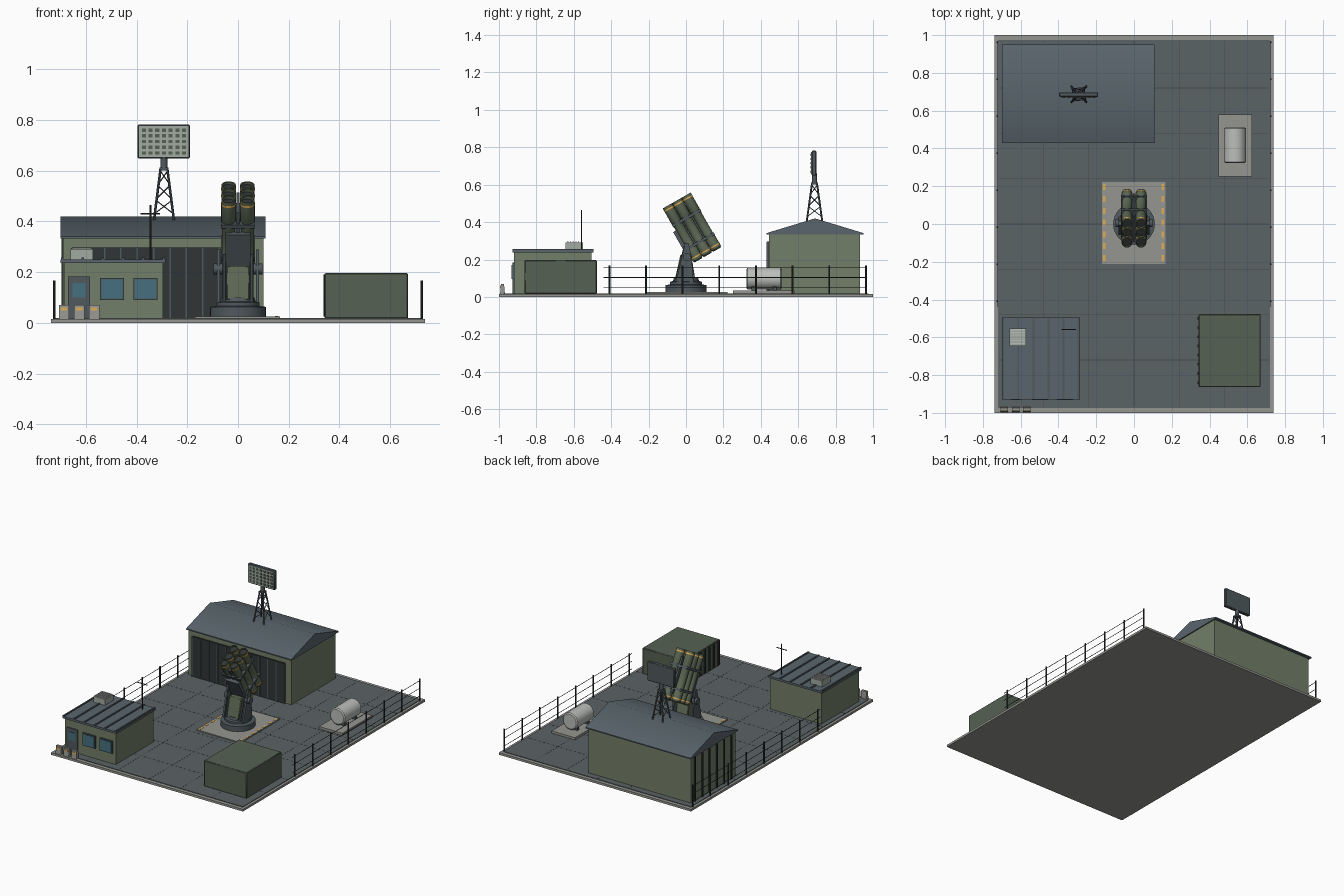
import bpy, bmesh, math
from mathutils import Vector, Matrix

if "Cube" in bpy.data.objects:
    bpy.data.objects.remove(bpy.data.objects["Cube"])

COLORS = {
    "concrete": (0.30, 0.30, 0.28), "asphalt": (0.105, 0.125, 0.13), "seam": (0.06, 0.07, 0.075),
    "wall": (0.17, 0.21, 0.14), "roof": (0.10, 0.13, 0.15), "dark": (0.03, 0.035, 0.035),
    "green": (0.09, 0.12, 0.085), "tube": (0.11, 0.14, 0.09), "steel": (0.08, 0.10, 0.11),
    "yellow": (0.75, 0.42, 0.08), "glass": (0.06, 0.16, 0.21), "light": (0.50, 0.52, 0.50),
    "panel": (0.36, 0.40, 0.36)}
MATS = {}
for key, c in COLORS.items():
    MATS[key] = bpy.data.materials.new(key)
    MATS[key].diffuse_color = (*c, 1)


class Part:
    def __init__(self):
        self.bm = bmesh.new()

    def box(self, x0, x1, y0, y1, z0, z1, rot=None):
        m = Matrix.Translation(((x0 + x1) / 2, (y0 + y1) / 2, (z0 + z1) / 2))
        m = m @ Matrix.Diagonal((x1 - x0, y1 - y0, z1 - z0, 1))
        bmesh.ops.create_cube(self.bm, size=1, matrix=rot @ m if rot else m)
        return self

    def lathe(self, pts, a, b, n=12):
        # revolve (radius, distance) points around the line a -> b
        a, b = Vector(a), Vector(b)
        m = Matrix.Translation(a) @ (b - a).to_track_quat('Z', 'Y').to_matrix().to_4x4()
        rings = [[self.bm.verts.new(m @ Vector((r * math.cos(2 * math.pi * i / n),
                  r * math.sin(2 * math.pi * i / n), h))) for i in range(n)] for r, h in pts]
        for p, q in zip(rings, rings[1:]):
            for i in range(n):
                self.bm.faces.new((p[i], p[(i + 1) % n], q[(i + 1) % n], q[i]))
        self.bm.faces.new(rings[0][::-1])
        self.bm.faces.new(rings[-1])
        return self

    def rod(self, a, b, r, n=8):
        return self.lathe([(r, 0), (r, (Vector(b) - Vector(a)).length)], a, b, n)

    def prism(self, pts, x0, x1):
        # extrude a (y, z) outline along x
        p, q = [[self.bm.verts.new((x, y, z)) for y, z in pts] for x in (x0, x1)]
        self.bm.faces.new(p)
        self.bm.faces.new(q[::-1])
        for i in range(len(p)):
            j = (i + 1) % len(p)
            self.bm.faces.new((p[i], q[i], q[j], p[j]))
        return self

    def done(self, name, mat, bevel=0):
        bmesh.ops.recalc_face_normals(self.bm, faces=self.bm.faces)
        me = bpy.data.meshes.new(name)
        for f in self.bm.faces:
            f.smooth = True
        self.bm.to_mesh(me)
        self.bm.free()
        me.set_sharp_from_angle(angle=math.radians(35))
        me.materials.append(MATS[mat])
        ob = bpy.data.objects.new(name, me)
        bpy.context.collection.objects.link(ob)
        if bevel:
            mod = ob.modifiers.new("bevel", 'BEVEL')
            mod.width, mod.segments = bevel, 1
        return ob


# Ground slab, paved yard and joints
Part().box(-.738, .738, -1, 1, 0, .015).done("base_slab", "concrete")
Part().box(-.72, .72, -.975, .975, .01, .019).done("paved_yard", "asphalt")
p = Part()
for i in range(-2, 3):
    p.box(i * .24 - .002, i * .24 + .002, -.97, .97, .015, .0195)
for i in range(-3, 4):
    p.box(-.715, .715, i * .24 - .002, i * .24 + .002, .015, .0195)
p.done("yard_joints", "seam")

# Side fences
p = Part()
for x in (-.724, .724):
    for i in range(8):
        y = -.41 + i * .196
        p.rod((x, y, .015), (x, y, .168), .005)
    for z in (.05, .104, .157):
        p.rod((x, -.44, z), (x, .968, z), .0018, 6)
p.done("side_fences", "dark")

# Hangar
Part().box(-.69, .1, .444, .93, .015, .337).done("hangar_walls", "wall")
Part().prism([(.43, .333), (.43, .341), (.69, .42), (.95, .341), (.95, .333)],
             -.70, .108).done("hangar_roof", "roof")
Part().box(-.655, .055, .434, .45, .019, .297).done("hangar_door", "dark")
p = Part()
for i in range(12):
    x = -.655 + i * .0645
    p.box(x - .003, x + .003, .43, .44, .019, .295)
p.done("hangar_door_ribs", "steel")
p = Part()
for i in range(6):
    y = .49 + i * .08
    p.box(-.696, -.688, y - .006, y + .006, .019, .333)
p.done("hangar_side_ribs", "dark")

# Radar tower on the hangar ridge
tx, ty = -.292, .687
p = Part()
for sx in (-1, 1):
    for sy in (-1, 1):
        p.rod((tx + sx * .04, ty + sy * .042, .40), (tx + sx * .013, ty + sy * .013, .61), .005)


def leg(sx, sy, t):
    w = .04 - .027 * t
    return (tx + sx * w, ty + sy * w, .40 + .21 * t)


corners = [(-1, -1), (1, -1), (1, 1), (-1, 1)]
for k in range(4):
    a, b = corners[k], corners[(k + 1) % 4]
    for i, t in enumerate((.15, .43, .71)):
        p.rod(leg(*a, t), leg(*b, t + .24), .0025, 6)
p.box(tx - .018, tx + .018, ty - .018, ty + .018, .603, .613)
p.rod((tx, ty, .60), (tx, ty, .66), .014, 12)
p.done("radar_tower", "steel")
Part().box(-.396, -.19, .673, .697, .648, .782).done("radar_panel", "steel", .004)
Part().box(-.39, -.196, .669, .675, .654, .776).done("radar_face", "panel")
p = Part()
for i in range(7):
    for j in range(5):
        x, z = tx + (i - 3) * .0265, .715 + (j - 2) * .0225
        p.box(x - .008, x + .008, .666, .67, z - .0065, z + .0065)
p.done("radar_cells", "green")

# Control building
Part().box(-.687, -.295, -.92, -.505, .015, .24).done("control_walls", "wall")
Part().box(-.70, -.286, -.928, -.495, .237, .251).done("control_roof", "roof")
p = Part()
for i in range(6):
    x = -.693 + i * .08
    p.box(x - .005, x + .005, -.928, -.495, .25, .257)
p.done("control_roof_seams", "steel")
Part().box(-.67, -.584, -.928, -.915, .019, .183).done("control_door", "steel")
frames, panes = Part(), Part().box(-.652, -.602, -.931, -.92, .1, .158)
for x in (-.497, -.365):
    frames.box(x - .048, x + .048, -.928, -.915, .09, .178)
    panes.box(x - .042, x + .042, -.932, -.92, .096, .172)
frames.done("window_frames", "steel")
panes.done("window_panes", "glass")

# Roof cooling unit and whip antenna
Part().box(-.66, -.572, -.645, -.552, .25, .292).done("cooling_unit", "panel")
p = Part()
for i in range(6):
    y = -.635 + i * .0145
    p.box(-.655, -.577, y, y + .006, .29, .296)
p.done("cooling_slats", "light")
p = Part().rod((-.345, -.558, .25), (-.345, -.558, .465), .003)
p.rod((-.385, -.558, .43), (-.308, -.558, .43), .003).done("whip_antenna", "dark")

# Entrance barriers
p, s = Part(), Part()
for x in (-.686, -.626, -.567):
    p.prism([(-.994, .015), (-.968, .015), (-.973, .07), (-.989, .07)], x - .02, x + .02)
    s.box(x - .012, x + .012, -.9935, -.985, .048, .06)
p.done("barriers", "concrete")
s.done("barrier_stripes", "yellow")

# Storage container with corrugated inner side
Part().box(.342, .67, -.863, -.477, .017, .197).done("storage_container", "green", .004)
p = Part()
for i in range(8):
    y = -.84 + i * .0485
    p.box(.337, .345, y - .007, y + .007, .025, .19)
p.done("container_ribs", "dark")

# Fuel tank on its pad
Part().box(.447, .626, .252, .58, .012, .035).done("tank_pad", "concrete")
Part().lathe([(.05, 0), (.058, .006), (.058, .183), (.05, .189)],
             (.535, .323, .098), (.535, .512, .098), 24).done("fuel_tank", "light")
p = Part()
for y in (.36, .475):
    p.box(.495, .575, y - .01, y + .01, .03, .06)
p.done("tank_saddles", "steel")

# Launcher pad with dashed edges
Part().box(-.17, .166, -.212, .222, .012, .026).done("launcher_pad", "concrete")
p = Part()
for x in (-.157, .153):
    for i in range(7):
        y = -.18 + i * .0625
        p.box(x - .007, x + .007, y - .016, y + .016, .02, .0275)
p.done("pad_markings", "yellow")

# Turntable, pedestal and yoke
Part().lathe([(.11, 0), (.11, .038), (.085, .042), (.085, .056), (.07, .06), (.065, .075)],
             (0, 0, .025), (0, 0, 1), 32).done("turntable", "steel")
Part().prism([(-.06, .09), (.05, .09), (.035, .185), (.012, .225), (-.03, .225)],
             -.046, .046).done("pedestal", "tube", .004)
arms, hubs = Part(), Part()
for s in (-1, 1):
    arms.prism([(-.055, .08), (.04, .08), (.03, .21), (.015, .285), (-.005, .29), (-.025, .2)],
               *sorted((s * .07, s * .082)))
    hubs.rod((s * .06, .005, .213), (s * .097, .005, .213), .022, 16)
    arms.rod((s * .055, -.055, .08), (s * .055, -.005, .27), .007)
arms.done("yoke_arms", "steel")
hubs.done("trunnions", "steel")

# Six launch tubes, tilted towards the front
up = Vector((0, -.495, .869))
side = Vector((0, .869, .495))
mid = Vector((0, .033, .370))
L, R = .335, .0285
tubes, bands, bores = Part(), Part(), Part()
for x in (-.037, .037):
    for k in (-1, 0, 1):
        a = mid + side * k * .0575 - up * L / 2 + Vector((x, 0, 0))
        b = a + up * L
        tubes.lathe([(.022, .0), (R, .008), (R, .075), (.026, .08), (.026, .235), (R, .24),
                     (R, L), (.024, L), (.024, L - .03)], a, b, 20)
        for h in (.02, L - .022):
            bands.lathe([(R + .0012, 0), (R + .0012, .007)], a + up * h, b, 20) if h < .1 else None
        # upper band is an open ring so the bore stays hollow
        bands.lathe([(.0265, L - .022), (R + .0012, L - .022), (R + .0012, L - .014),
                     (.0265, L - .014)], a, b, 20)
        bores.rod(b - up * .029, b - up * .012, .0238, 20)
tubes.done("launch_tubes", "tube")
bands.done("tube_bands", "yellow")
bores.done("tube_bores", "dark")

# Cradle clamps and bed holding the tube pack
rot = Matrix.Translation(mid) @ Matrix.Rotation(math.radians(29.7), 4, 'X')
p = Part()
for h in (-.085, .06):
    p.box(-.068, .068, -.087, .087, h - .008, h + .008, rot)
p.box(-.05, .05, -.1, -.075, -.14, .03, rot)
p.box(-.006, .006, -.08, .08, -.12, .12, rot)
p.done("tube_cradle", "steel")

for m in bpy.data.materials:
    if m.users and not m.is_grease_pencil:
        m.use_nodes = True
        m.node_tree.nodes["Principled BSDF"].inputs["Base Color"].default_value = m.diffuse_color
